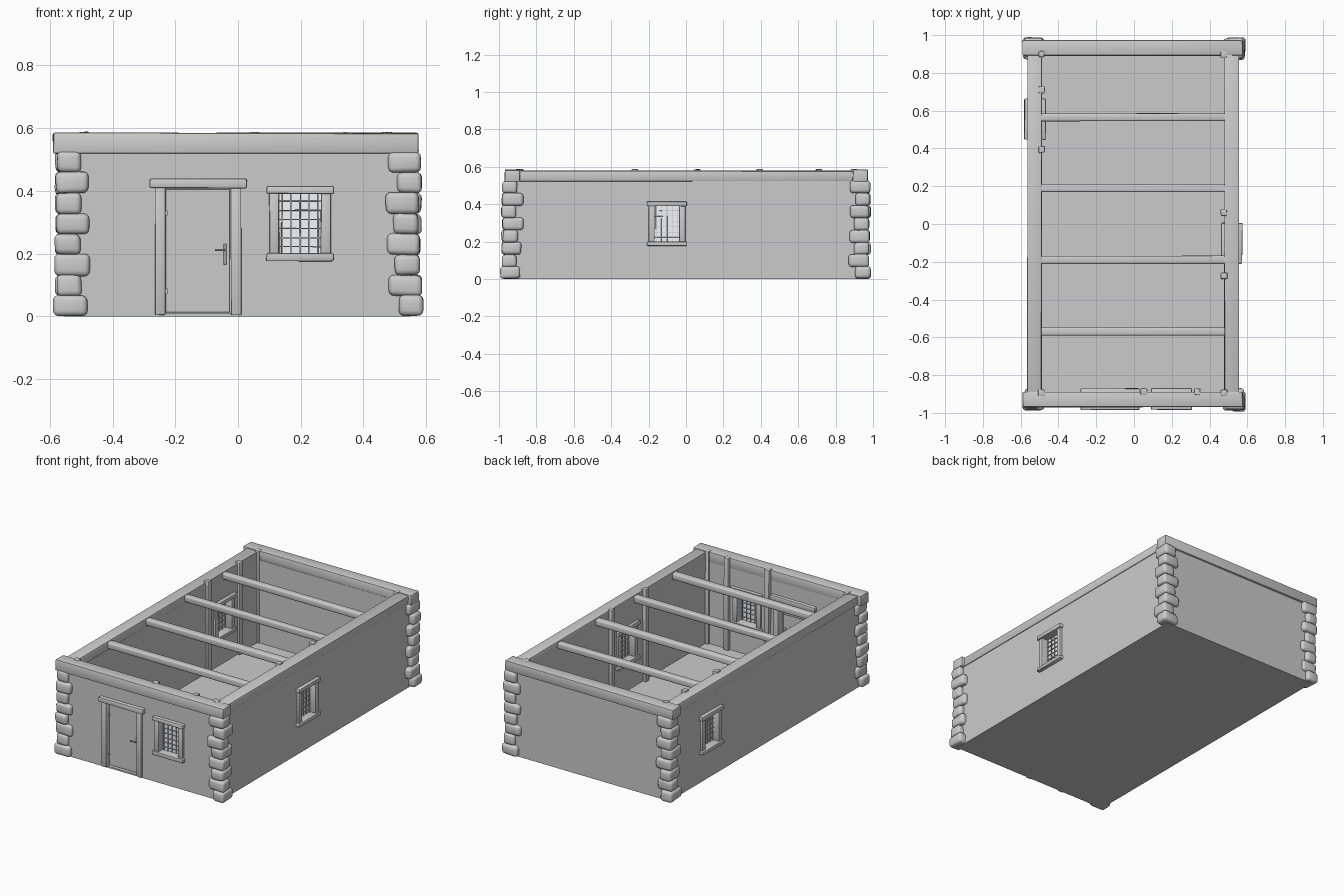
import bpy, bmesh, math, random
from mathutils import Matrix, Vector

if "Cube" in bpy.data.objects:
    bpy.data.objects.remove(bpy.data.objects["Cube"])

random.seed(4)
I = Matrix.Identity(4)


def box(name, lo, hi, M=I, bevel=0.0, segs=2, jitter=0.0):
    """Bevelled box between two corners, corners optionally nudged for a hand-hewn look."""
    bm = bmesh.new()
    bmesh.ops.create_cube(bm, size=1)
    lo, hi = Vector(lo), Vector(hi)
    for v in bm.verts:
        v.co = [(lo[i] + hi[i]) / 2 + v.co[i] * (hi[i] - lo[i])
                + random.uniform(-jitter, jitter) for i in range(3)]
    if bevel:
        bmesh.ops.bevel(bm, geom=bm.edges[:], offset=bevel, segments=segs,
                        profile=0.5, affect='EDGES')
    bm.transform(M)
    me = bpy.data.meshes.new(name)
    bm.to_mesh(me)
    bm.free()
    ob = bpy.data.objects.new(name, me)
    bpy.context.collection.objects.link(ob)
    return ob


def place(x, y, deg=0):
    return Matrix.Translation((x, y, 0)) @ Matrix.Rotation(math.radians(deg), 4, 'Z')


# Wall frames: local x runs along the wall, local -y points outdoors, y = 0 is the outer face
T = 0.07
WINDOWS = {"front": place(0.198, -0.96),
           "right": place(0.55, -0.102, 90),
           "left": place(-0.557, 0.555, -90)}
DOOR = place(-0.127, -0.96)

# Walls with the room, window and door openings cut out
walls = box("walls", (-0.557, -0.96, 0), (0.55, 0.96, 0.53))
cutters = [box("room_cutter", (-0.488, -0.89, 0.01), (0.48, 0.89, 0.7)),
           box("door_cutter", (-0.115, -0.05, 0.01), (0.115, 0.12, 0.415), DOOR)]
cutters += [box("window_cutter", (-0.085, -0.05, 0.19), (0.085, 0.12, 0.40), M)
            for M in WINDOWS.values()]
bpy.context.view_layer.objects.active = walls
for c in cutters:
    mod = walls.modifiers.new("opening", 'BOOLEAN')
    mod.operation, mod.solver, mod.object = 'DIFFERENCE', 'EXACT', c
    bpy.ops.object.modifier_apply(modifier=mod.name)
    bpy.data.objects.remove(c)

# Heavy beams along the wall tops
for name, y in (("front", -0.93), ("back", 0.932)):
    box(name + "_top_beam", (-0.59, y - 0.04, 0.52), (0.575, y + 0.04, 0.585),
        bevel=0.006, jitter=0.002)
for name, x in (("left", -0.526), ("right", 0.517)):
    box(name + "_top_beam", (x - 0.038, -0.9, 0.523), (x + 0.038, 0.9, 0.58),
        bevel=0.006, jitter=0.002)

# Cross beams over the room
for i, y in enumerate((-0.57, -0.19, 0.19, 0.565)):
    box(f"cross_beam_{i}", (-0.5, y - 0.021, 0.533), (0.49, y + 0.021, 0.575),
        bevel=0.01, segs=3, jitter=0.002)

# Indoor posts at the corners and beside the windows
POSTS = [(-0.49, 0.9), (-0.49, 0.71), (-0.49, 0.395), (0.476, 0.897), (0.476, 0.06),
         (0.476, -0.275), (0.476, -0.893), (-0.49, -0.893), (0.053, -0.888), (0.335, -0.888)]
for i, (x, y) in enumerate(POSTS):
    box(f"post_{i}", (x - 0.017, y - 0.017, 0.005), (x + 0.017, y + 0.017, 0.587),
        bevel=0.005, jitter=0.002)

# Rounded corner stones, long sides alternating course by course
COURSE = 0.525 / 8
for name, sx, sy, phase in (("front_left", -1, -1, 0), ("front_right", 1, -1, 1),
                            ("back_left", -1, 1, 1), ("back_right", 1, 1, 0)):
    for k in range(8):
        wide_x = (k + phase) % 2 == 0
        grow = 0.008 if k == 0 else 0
        ox = 0.582 + random.uniform(-0.005, 0.004) + grow
        oy = 0.982 + random.uniform(-0.005, 0.006) + grow
        ix = ox - (0.108 if wide_x else 0.08) - random.uniform(-0.006, 0.006)
        iy = oy - (0.08 if wide_x else 0.108) - random.uniform(-0.006, 0.006)
        xs, ys = sorted((sx * ox, sx * ix)), sorted((sy * oy, sy * iy))
        box(f"{name}_stone_{k}", (xs[0], ys[0], max(0.003, k * COURSE - 0.001)),
            (xs[1], ys[1], (k + 1) * COURSE + 0.001), bevel=0.017, segs=3, jitter=0.003)

# Windows: frame through the wall, pane and leading on both faces
glass = bpy.data.materials.new("glass")
glass.diffuse_color = (0.9, 0.94, 0.96, 0.4)
glass.use_nodes = True
glass.node_tree.nodes["Principled BSDF"].inputs["Base Color"].default_value = glass.diffuse_color
for name, M in WINDOWS.items():
    n = name + "_window_"
    box(n + "head", (-0.108, -0.024, 0.39), (0.108, T + 0.02, 0.415), M, 0.005, 2, 0.002)
    box(n + "sill", (-0.108, -0.024, 0.177), (0.108, T + 0.02, 0.2), M, 0.005, 2, 0.002)
    for side, s in (("left", -1), ("right", 1)):
        box(n + side + "_jamb", (s * 0.082 - 0.016, -0.014, 0.197),
            (s * 0.082 + 0.016, T + 0.01, 0.393), M, 0.005, 2, 0.001)
    pane = box(n + "pane", (-0.07, 0.029, 0.197), (0.07, 0.033, 0.393), M)
    pane.data.materials.append(glass)
    for face, y in (("outer", 0.025), ("inner", 0.037)):
        for i in range(5):
            x = -0.058 + i * 0.029
            box(f"{n}{face}_upright_{i}", (x - 0.0016, y - 0.003, 0.197),
                (x + 0.0016, y + 0.003, 0.393), M, jitter=0.001)
        for i in range(6):
            z = 0.222 + i * 0.029
            box(f"{n}{face}_crossbar_{i}", (-0.07, y - 0.003, z - 0.0016),
                (0.07, y + 0.003, z + 0.0016), M, jitter=0.001)

# Door with frame, rails, hinges and handle
box("door_lintel", (-0.155, -0.024, 0.408), (0.155, T + 0.02, 0.438), DOOR, 0.005, 2, 0.002)
for side, s in (("left", -1), ("right", 1)):
    box(f"door_{side}_post", (s * 0.121 - 0.017, -0.014, 0.004),
        (s * 0.121 + 0.017, T + 0.012, 0.411), DOOR, 0.004, 2, 0.001)
box("door_panel", (-0.105, 0.015, 0.012), (0.102, 0.035, 0.406), DOOR, 0.002, 1)
for i, z in enumerate((0.08, 0.33)):
    box(f"door_rail_{i}", (-0.1, 0.034, z - 0.015), (0.098, 0.042, z + 0.015), DOOR, 0.002, 1)
    box(f"door_hinge_{i}", (-0.106, 0.009, z - 0.008), (-0.098, 0.016, z + 0.008), DOOR)
for face, y, d in (("outer", 0.015, -1), ("inner", 0.035, 1)):
    for part, x0, x1, z0, z1, y0, y1 in (("plate", 0.081, 0.09, 0.165, 0.231, 0, 0.004),
                                         ("spindle", 0.083, 0.088, 0.208, 0.215, 0, 0.02),
                                         ("lever", 0.054, 0.09, 0.208, 0.215, 0.016, 0.022)):
        ya, yb = sorted((y + d * y0, y + d * y1))
        box(f"{face}_handle_{part}", (x0, ya, z0), (x1, yb, z1), DOOR, 0.0012, 1)

# Smooth shading that keeps hard edges
bpy.ops.object.select_all(action='SELECT')
bpy.context.view_layer.objects.active = walls
bpy.ops.object.shade_smooth_by_angle(angle=math.radians(35))
